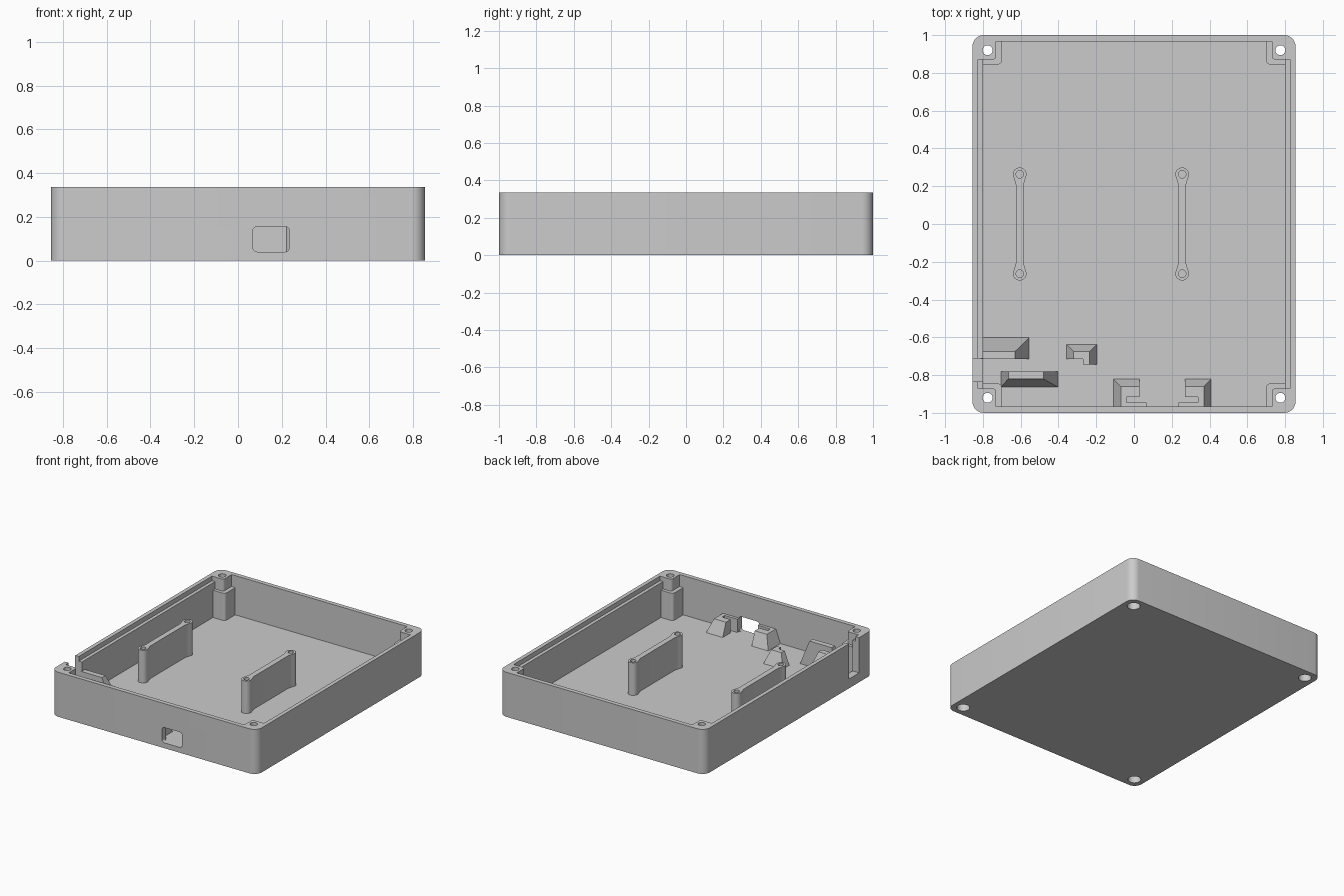
import bpy, bmesh
from math import sin, cos, pi, radians
from mathutils import Vector, Matrix

cube = bpy.data.objects.get("Cube")
if cube:
    bpy.data.objects.remove(cube)

grey = bpy.data.materials.new("plain_grey")
grey.use_nodes = True
tone = (0.6, 0.6, 0.6, 1)
grey.diffuse_color = tone
grey.node_tree.nodes["Principled BSDF"].inputs["Base Color"].default_value = tone

HEIGHT, FLOOR, OVER = 0.335, 0.04, 0.4


def finish(name, bm):
    bmesh.ops.recalc_face_normals(bm, faces=bm.faces)
    mesh = bpy.data.meshes.new(name)
    bm.to_mesh(mesh)
    bm.free()
    mesh.materials.append(grey)
    ob = bpy.data.objects.new(name, mesh)
    bpy.context.collection.objects.link(ob)
    return ob


def rounded(points, radius):
    """Fillet the corners of a right-angled outline; radius is one per corner."""
    out, n = [], len(points)
    for i, p in enumerate(points):
        p, r = Vector(p), radius[i]
        if not r:
            out.append(p)
            continue
        a = (Vector(points[i - 1]) - p).normalized() * r
        b = (Vector(points[(i + 1) % n]) - p).normalized() * r
        for k in range(9):
            t = k / 8 * pi / 2
            out.append(p + a * (1 - sin(t)) + b * (1 - cos(t)))
    return out


def prism(name, outline, z0, z1):
    bm = bmesh.new()
    face = bm.faces.new([bm.verts.new((p[0], p[1], z0)) for p in outline])
    top = bmesh.ops.extrude_face_region(bm, geom=[face])["geom"]
    bmesh.ops.translate(bm, vec=(0, 0, z1 - z0),
                        verts=[v for v in top if isinstance(v, bmesh.types.BMVert)])
    return finish(name, bm)


def rect(x0, x1, y0, y1):
    return [(x0, y0), (x1, y0), (x1, y1), (x0, y1)]


def circle(x, y, r, n=32):
    return [(x + r * cos(2 * pi * k / n), y + r * sin(2 * pi * k / n)) for k in range(n)]


def cut(target, cutter):
    mod = target.modifiers.new("cut", 'BOOLEAN')
    mod.operation, mod.solver, mod.object = 'DIFFERENCE', 'EXACT', cutter
    graph = bpy.context.evaluated_depsgraph_get()
    mesh = bpy.data.meshes.new_from_object(target.evaluated_get(graph))
    target.modifiers.clear()
    target.data = mesh
    bpy.data.objects.remove(cutter)


def smooth(ob):
    bpy.ops.object.select_all(action='DESELECT')
    ob.select_set(True)
    bpy.context.view_layer.objects.active = ob
    bpy.ops.object.shade_smooth_by_angle(angle=radians(30))


def blocks(name, parts):
    """Solid pieces, each (x0, x1, y0, y1, top, insets left/right/front/back)."""
    bm = bmesh.new()
    for x0, x1, y0, y1, top, (l, r, f, b) in parts:
        low = [bm.verts.new((*p, FLOOR - 0.005)) for p in rect(x0, x1, y0, y1)]
        high = [bm.verts.new((*p, top)) for p in rect(x0 + l, x1 - r, y0 + f, y1 - b)]
        bm.faces.new(low)
        bm.faces.new(high)
        for i in range(4):
            j = (i + 1) % 4
            bm.faces.new((low[i], low[j], high[j], high[i]))
    return finish(name, bm)


def cavity(hx, hy, px, py, r):
    """Inner outline with the four corner posts left standing."""
    pts, rad = [], []
    for sx, sy in ((1, 1), (-1, 1), (-1, -1), (1, -1)):
        trio = [(sx * hx, sy * py), (sx * px, sy * py), (sx * px, sy * hy)]
        pts += trio if sx * sy > 0 else trio[::-1]
        rad += [0, r, 0]
    return rounded(pts, rad)


# Case shell with stepped corner posts and ledges along the long walls
case = prism("case", rounded(rect(-0.855, 0.855, -1, 1), [0.06] * 4), 0, HEIGHT)
cut(case, prism("cutter", cavity(0.80, 0.967, 0.70, 0.845, 0.02), FLOOR, OVER))
cut(case, prism("cutter", cavity(0.80, 0.967, 0.73, 0.87, 0.02), 0.245, OVER))
cut(case, prism("cutter", cavity(0.825, 0.967, 0.73, 0.87, 0.02), 0.30, OVER))

# Screw holes, wider at the underside
for sx in (-1, 1):
    for sy in (-1, 1):
        cut(case, prism("cutter", circle(sx * 0.775, sy * 0.92, 0.026), -0.1, OVER))
        cut(case, prism("cutter", circle(sx * 0.775, sy * 0.92, 0.045), -0.1, 0.08))

# Port opening in the front wall
port = prism("cutter", rounded(rect(0.068, 0.235, 0.04, 0.155), [0.02] * 4), 0.9, 1.1)
port.data.transform(Matrix.Rotation(pi / 2, 4, 'X'))
cut(case, port)

# Cable notch in the right wall
cut(case, prism("cutter", rect(-0.9, -0.78, -0.835, -0.712), 0.07, OVER))
smooth(case)

# Board stands: two bosses joined by a web
for side, x in (("right", -0.605), ("left", 0.255)):
    half = [(x + 0.02, 0.205)]
    for k in range(25):
        a = radians(-30 + 240 * k / 24)
        half.append((x + 0.036 * cos(a), 0.263 + 0.036 * sin(a)))
    half.append((x - 0.02, 0.205))
    outline = half + [(2 * x - px, -py) for px, py in half]
    stand = prism(side + "_board_stand", outline, FLOOR - 0.005, 0.285)
    for y in (-0.263, 0.263):
        cut(stand, prism("cutter", circle(x, y, 0.02, 24), 0.12, OVER))
    smooth(stand)

# Sloped holders near the cable notch
blocks("wall_holder", [(-0.81, -0.555, -0.715, -0.60, 0.23, (0, 0.075, 0, 0.075))])
blocks("long_holder", [(-0.705, -0.40, -0.865, -0.78, 0.23, (0.04, 0.08, 0.045, 0))])
blocks("corner_holder", [
    (-0.36, -0.195, -0.715, -0.635, 0.14, (0.04, 0.04, 0, 0.04)),
    (-0.27, -0.195, -0.745, -0.715, 0.14, (0, 0.04, 0, 0))])

# Pair of slotted clips either side of the port
clip = [(-0.26, -0.12, -0.915, -0.82, 0.14, (0.04, 0, 0, 0.04)),
        (-0.26, -0.19, -0.945, -0.915, 0.14, (0.04, 0, 0, 0)),
        (-0.26, -0.085, -0.975, -0.945, 0.14, (0.04, 0, 0, 0))]
for side, s in (("right", 1), ("left", -1)):
    parts = []
    for x0, x1, y0, y1, top, (l, r, f, b) in clip:
        if s < 0:
            x0, x1, l, r = -x1, -x0, r, l
        parts.append((x0 + 0.15, x1 + 0.15, y0, y1, top, (l, r, f, b)))
    blocks(side + "_port_clip", parts)
